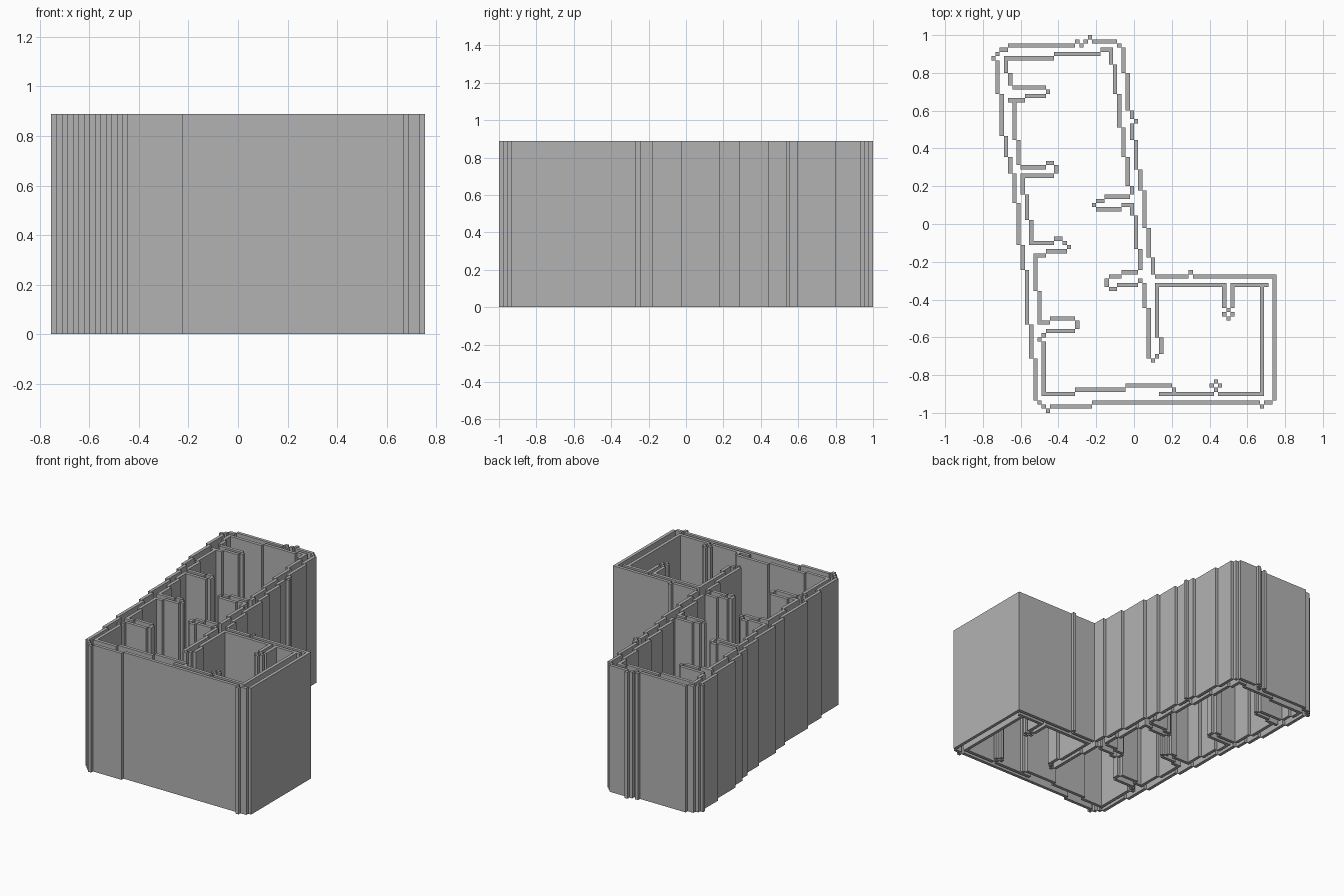
import bpy
import bmesh
from mathutils import Matrix, Vector

CELL = 2 / 90          # wall thickness, also the plan grid size
HEIGHT = 40 * CELL
HALF_COLS, HALF_ROWS = 34, 45

cube = bpy.data.objects.get("Cube")
if cube:
    bpy.data.objects.remove(cube, do_unlink=True)

# Single wall colour
grey = bpy.data.materials.new("wall_grey")
grey.use_nodes = True
colour = (0.45, 0.45, 0.45, 1)
grey.diffuse_color = colour
grey.node_tree.nodes["Principled BSDF"].inputs["Base Color"].default_value = colour


def add_box(bm, a, b):
    """Full-height wall block covering grid cells a to b (column, row from the back)."""
    left, right = sorted((a[0], b[0]))
    back, front = sorted((a[1], b[1]))
    size = Vector(((right - left + 1) * CELL, (front - back + 1) * CELL, HEIGHT))
    centre = Vector((((left + right + 1) / 2 - HALF_COLS) * CELL,
                     (HALF_ROWS - (back + front + 1) / 2) * CELL,
                     HEIGHT / 2))
    matrix = Matrix.Translation(centre) @ Matrix.Diagonal(size).to_4x4()
    bmesh.ops.create_cube(bm, size=1, matrix=matrix)


def trace(bm, points):
    """Wall along straight runs; a diagonal step begins a new run."""
    fresh = True
    for a, b in zip(points, points[1:]):
        if a[0] == b[0] or a[1] == b[1]:
            start = a
            if not fresh:
                start = tuple(p + (q > p) - (q < p) for p, q in zip(a, b))
            add_box(bm, start, b)
            fresh = False
        else:
            if fresh:
                add_box(bm, a, a)
            fresh = True
    if fresh:
        add_box(bm, points[-1], points[-1])


def stair(col, row, runs):
    """Points of a slanted wall that shifts one column after each run."""
    points = []
    for run in runs:
        points += [(col, row), (col, row + run - 1)]
        col += 1
        row += run
    return points


def make_part(name, *paths):
    bm = bmesh.new()
    for path in paths:
        trace(bm, path)
    mesh = bpy.data.meshes.new(name)
    bm.to_mesh(mesh)
    bm.free()
    mesh.materials.append(grey)
    part = bpy.data.objects.new(name, mesh)
    bpy.context.scene.collection.objects.link(part)
    return part


def make_post(name, col, row):
    """Small hollow post: four cells around an empty one."""
    ring = [(col, row - 1), (col - 1, row), (col, row + 1), (col + 1, row)]
    make_part(name, ring)


# Outer shell
make_part("outer_back_wall",
          [(30, 2), (29, 1), (24, 1), (23, 0), (22, 1), (21, 2), (20, 1),
           (19, 2), (4, 2), (3, 3), (2, 3), (1, 4), (0, 5)])
make_part("outer_left_side_wall", stair(1, 6, [8, 10, 5, 4, 7, 10, 6, 13, 8, 10]))
make_part("outer_front_wall",
          [(11, 87), (12, 88), (13, 89), (14, 88), (23, 88), (24, 87),
           (63, 87), (64, 88), (65, 87), (66, 87)])
make_part("outer_right_side_wall",
          stair(31, 3, [6, 9, 2]) + [(34, 20)] + stair(33, 21, [4, 7, 5, 9, 7, 4]))
make_part("outer_annex_wall",
          [(39, 57), (46, 57), (47, 56), (48, 57), (67, 57), (67, 86)])

# Lining along the back and the slanted left side, with four hollow ribs
make_part("inner_back_wall",
          [(28, 3), (26, 3), (25, 4), (15, 4), (14, 5), (3, 5)])
rear_rib = [(5, 12), (12, 12), (13, 13), (12, 14), (8, 14), (7, 15), (4, 15)]
upper_rib = [(7, 31), (12, 31), (13, 30), (14, 30), (15, 31), (15, 32),
             (14, 33), (7, 33)]
lower_rib = [(9, 49), (14, 49), (15, 48), (16, 48), (17, 49), (18, 50),
             (17, 51), (13, 51), (12, 52), (10, 52)]
front_rib = [(11, 68), (13, 68), (14, 67), (19, 67), (20, 68), (20, 69),
             (19, 70), (13, 70), (12, 71), (11, 72)]
make_part("inner_left_side_wall",
          stair(3, 6, [3, 3]) + rear_rib + stair(5, 16, [9, 6]) + upper_rib
          + stair(7, 34, [4, 6, 5]) + lower_rib + stair(10, 53, [8, 7])
          + front_rib + stair(12, 73, [12]))

# Lining along the slanted right side, with two hollow ribs and a partition
short_rib = [(32, 38), (27, 38), (26, 39), (25, 39), (24, 40), (25, 41),
             (30, 41), (31, 40), (33, 40)]
corner_rib = [(34, 56), (31, 56), (30, 57), (28, 57), (27, 58), (27, 59),
              (28, 60), (29, 60), (30, 59), (34, 59), (35, 58)]
make_part("inner_right_side_wall",
          stair(28, 4, [3, 7, 8, 7, 7, 2]) + short_rib
          + stair(33, 41, [2, 8, 5]) + corner_rib)
make_part("partition_wall",
          stair(36, 59, [6, 12])
          + [(38, 77), (39, 76), (40, 75), (40, 72), (39, 71), (39, 60)])

# Lining of the front and the annex
make_part("inner_front_wall",
          [(12, 85), (19, 85), (20, 84), (31, 84), (32, 83), (42, 83), (43, 84)],
          [(40, 85), (52, 85)])
make_part("inner_annex_wall",
          [(39, 59), (55, 59), (55, 64)],
          [(57, 64), (57, 59), (65, 59), (64, 60), (64, 85), (54, 85)])
make_post("annex_back_post", 56, 66)
make_post("annex_front_post", 53, 83)
